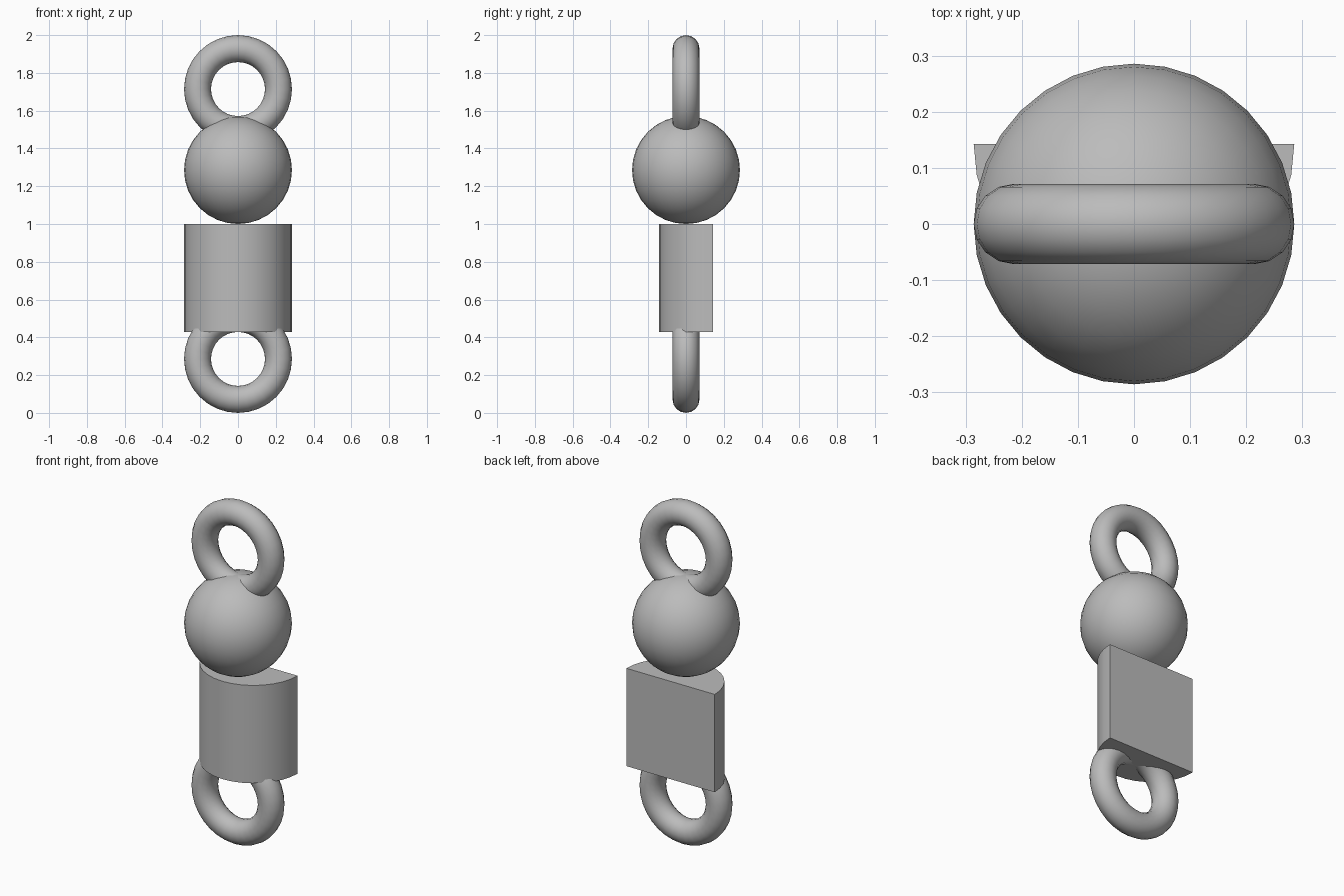
import bpy, bmesh, math

cube = bpy.data.objects.get("Cube")
if cube:
    bpy.data.objects.remove(cube, do_unlink=True)

U = 2 / 7  # radius shared by every part

grey = bpy.data.materials.new("plain grey")
grey.use_nodes = True
colour = (0.5, 0.5, 0.5, 1)
grey.diffuse_color = colour
grey.node_tree.nodes["Principled BSDF"].inputs["Base Color"].default_value = colour


def finish(name):
    ob = bpy.context.object
    ob.name = name
    ob.data.materials.append(grey)
    bpy.ops.object.shade_smooth_by_angle(angle=math.radians(35))


# Upright rings at both ends
for name, z in (("bottom_ring", U), ("top_ring", 6 * U)):
    bpy.ops.mesh.primitive_torus_add(
        major_segments=32, minor_segments=16, major_radius=0.75 * U,
        minor_radius=0.25 * U, location=(0, 0, z), rotation=(math.pi / 2, 0, 0))
    finish(name)

# Ball
bpy.ops.mesh.primitive_uv_sphere_add(segments=32, ring_count=16, radius=U,
                                     location=(0, 0, 4.5 * U))
finish("ball")

# Half cylinder, curved to the front and flat at the back
bm = bmesh.new()
steps = 16
arc = [math.pi + math.pi * i / steps for i in range(steps + 1)]
face = bm.faces.new([bm.verts.new((U * math.cos(a), U / 2 + U * math.sin(a), 1.5 * U))
                     for a in arc])
top = bmesh.ops.extrude_face_region(bm, geom=[face])["geom"]
bmesh.ops.translate(bm, vec=(0, 0, 2 * U),
                    verts=[v for v in top if isinstance(v, bmesh.types.BMVert)])
bmesh.ops.recalc_face_normals(bm, faces=bm.faces)
mesh = bpy.data.meshes.new("half_cylinder_body")
bm.to_mesh(mesh)
bm.free()
body = bpy.data.objects.new("half_cylinder_body", mesh)
bpy.context.collection.objects.link(body)
bpy.ops.object.select_all(action='DESELECT')
body.select_set(True)
bpy.context.view_layer.objects.active = body
finish("half_cylinder_body")
